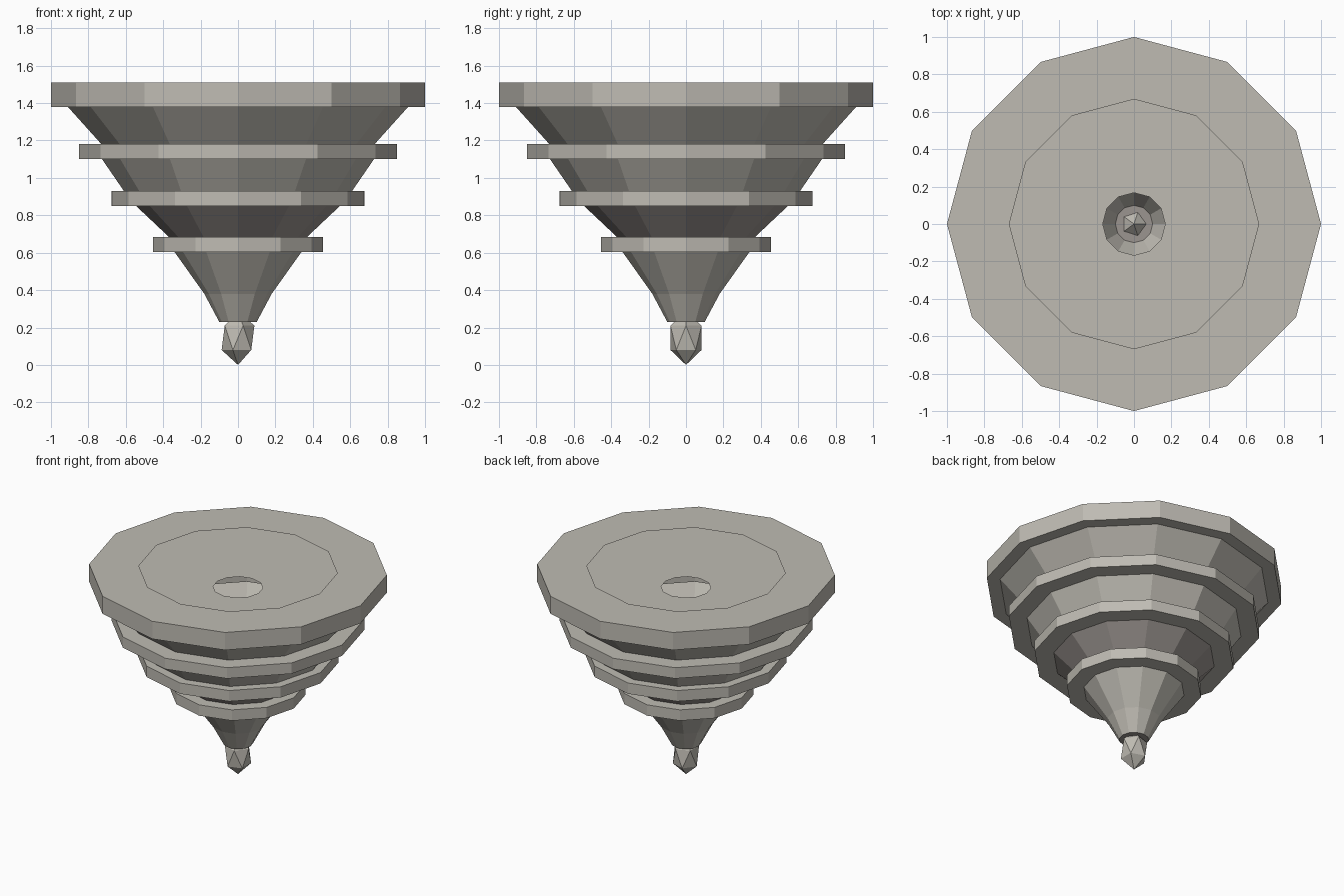
import bpy, bmesh, math

if "Cube" in bpy.data.objects:
    bpy.data.objects.remove(bpy.data.objects["Cube"])

SIDES = 12


def material(name, rgb):
    m = bpy.data.materials.new(name)
    m.diffuse_color = (*rgb, 1)
    m.use_nodes = True
    m.node_tree.nodes["Principled BSDF"].inputs["Base Color"].default_value = m.diffuse_color
    return m


stone = material("pale stone", (0.52, 0.50, 0.45))
dark_stone = material("dark stone", (0.33, 0.30, 0.28))


def finish(name, bm, mat):
    me = bpy.data.meshes.new(name)
    bm.to_mesh(me)
    bm.free()
    me.materials.append(mat)
    ob = bpy.data.objects.new(name, me)
    bpy.context.collection.objects.link(ob)
    return ob


def revolve(name, profile, mat, closed=False):
    """Spin (radius, height) points into a 12-sided shell; upward = outward facing."""
    bm = bmesh.new()
    rings = []
    for r, z in profile:
        rings.append([bm.verts.new((r * math.cos(math.tau * i / SIDES),
                                    r * math.sin(math.tau * i / SIDES), z))
                      for i in range(SIDES)])
    pairs = list(zip(rings, rings[1:]))
    if closed:
        pairs.append((rings[-1], rings[0]))
    for lo, hi in pairs:
        for i in range(SIDES):
            j = (i + 1) % SIDES
            bm.faces.new((lo[i], lo[j], hi[j], hi[i]))
    return finish(name, bm, mat)


# Hollow top rim: floor with a small hole, outer wall, top with a wide hole
revolve("top_rim", [(0.167, 1.38), (1, 1.38), (1, 1.51), (0.667, 1.51)], stone)

# Three projecting bands: outer radius, inner radius, bottom height
for name, r, inner, z in [("upper_band", 0.85, 0.69, 1.10),
                          ("middle_band", 0.675, 0.53, 0.85),
                          ("lower_band", 0.455, 0.32, 0.605)]:
    revolve(name, [(inner, z), (r, z), (r, z + 0.08), (inner, z + 0.08)],
            stone, closed=True)

# Tapering walls between the bands
revolve("upper_taper", [(0.73, 1.18), (0.91, 1.38)], stone)
revolve("middle_taper", [(0.61, 0.93), (0.727, 1.10)], stone)
revolve("lower_taper", [(0.37, 0.685), (0.545, 0.85)], dark_stone)
revolve("bottom_funnel", [(0.10, 0.23), (0.18, 0.38), (0.34, 0.605)], stone)

# Closed underside of the funnel
revolve("funnel_cap", [(0.03, 0.23), (0.10, 0.23)], dark_stone)

# Faceted finial at the tip
bm = bmesh.new()
bmesh.ops.create_icosphere(bm, subdivisions=1, radius=1)
for v in bm.verts:
    v.co = (v.co.x * 0.098, v.co.y * 0.098, 0.145 + v.co.z * 0.145)
finish("tip_finial", bm, stone)
